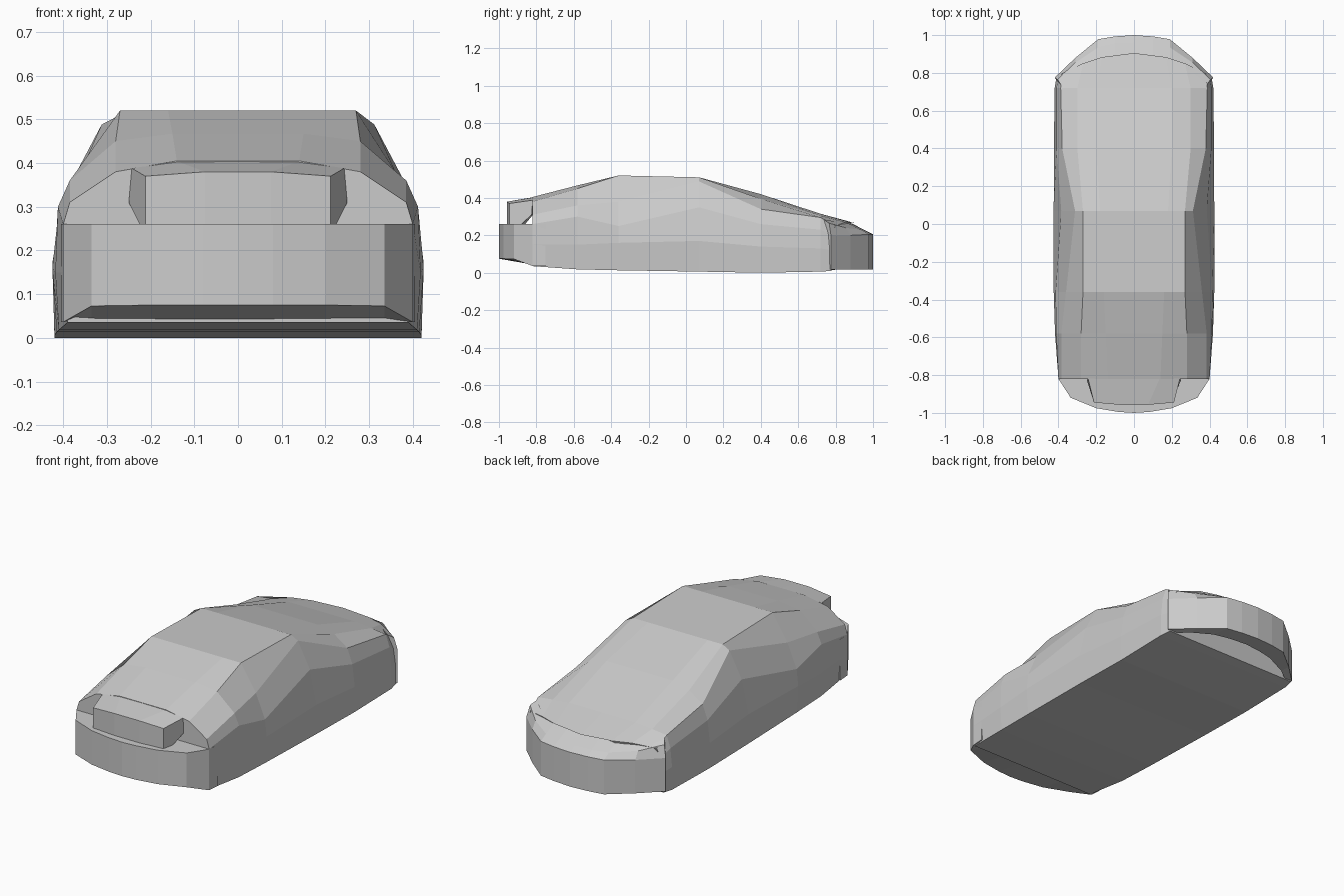
import bpy, bmesh


def mirror_row(row):
    """Complete a half row of (x, y, z), starting at the centre line."""
    return [(-x, y, z) for x, y, z in reversed(row[1:])] + list(row)


def loft(name, rows, cap_ends=False, closed=False):
    """Skin a series of half rows, mirrored in x, with flat faces."""
    bm = bmesh.new()
    grid = [[bm.verts.new(p) for p in mirror_row(r)] for r in rows]
    pairs = list(zip(grid, grid[1:]))
    if closed:
        pairs.append((grid[-1], grid[0]))
    for a, b in pairs:
        for i in range(len(a) - 1):
            bm.faces.new((a[i], a[i + 1], b[i + 1], b[i]))
        if cap_ends:
            bm.faces.new((a[-1], a[0], b[0], b[-1]))
    if cap_ends:
        bm.faces.new(grid[0])
        bm.faces.new(grid[-1])
    if closed:
        bm.faces.new([r[0] for r in grid])
        bm.faces.new([r[-1] for r in grid])
    bmesh.ops.recalc_face_normals(bm, faces=bm.faces)
    mesh = bpy.data.meshes.new(name)
    bm.to_mesh(mesh)
    bm.free()
    ob = bpy.data.objects.new(name, mesh)
    bpy.context.collection.objects.link(ob)
    return ob


def at(z, outline):
    return [(x, y, z) for x, y in outline]


# Main body: cross-sections from windscreen base to rear deck
sections = [
    (-.82, [(0, .405), (.14, .405), (.28, .38), (.385, .31), (.40, .26), (.40, .15), (.39, .035)]),
    (-.58, [(0, .467), (.15, .467), (.28, .45), (.385, .36), (.412, .30), (.418, .15), (.41, .018)]),
    (-.36, [(0, .52), (.16, .52), (.27, .52), (.36, .38), (.415, .25), (.425, .16), (.415, .013)]),
    (.07, [(0, .51), (.18, .51), (.27, .51), (.312, .488), (.385, .35), (.425, .17), (.42, .006)]),
    (.40, [(0, .42), (.20, .42), (.30, .395), (.38, .34), (.41, .26), (.424, .14), (.42, 0)]),
    (.72, [(0, .315), (.20, .315), (.30, .305), (.388, .295), (.41, .23), (.42, .13), (.42, .006)]),
]
rows = [[(x, y, z) for x, z in pts] for y, pts in sections]
tail = [(0, .265), (.17, .268), (.27, .27), (.38, .25), (.40, .20), (.41, .12), (.41, .01)]
rows.append([(x, .905 - .75 * x * x, z) for x, z in tail])
loft("car_body", rows, cap_ends=True)

# Front bumper with a flat shelf and raked underside
front = [(0, -1), (.08, -.995), (.20, -.975), (.335, -.92), (.40, -.82), (.405, -.75)]
inner = [(0, -.80), (.08, -.80), (.20, -.80), (.335, -.80), (.385, -.79), (.39, -.75)]
lip = [.075, .075, .075, .073, .036, .036]
loft("front_bumper", [
    at(.04, inner),
    [(x, y, z) for (x, y), z in zip(front, lip)],
    at(.19, front),
    at(.26, front),
    at(.26, inner),
], closed=True)

# Raised nose box below the windscreen
nose = [(0, -.957), (.075, -.957), (.212, -.945)]
loft("nose_box", [
    at(.26, nose),
    [(x, y, z) for (x, y), z in zip(nose, (.38, .38, .37))],
    [(0, -.81, .405), (.14, -.81, .404), (.243, -.82, .388)],
    [(0, -.81, .32), (.14, -.81, .32), (.25, -.825, .31)],
    [(0, -.86, .26), (.14, -.86, .26), (.225, -.88, .26)],
], closed=True)

# Rear bumper wrapping round the tail and sloping up to the deck
rear = [(0, 1), (.10, .993), (.19, .978), (.31, .88), (.42, .775)]
loft("rear_bumper", [
    [(0, .90, .03), (.10, .89, .03), (.19, .87, .03), (.31, .82, .02), (.39, .76, .015)],
    at(.018, rear),
    [(x, y, z) for (x, y), z in zip(rear, (.205, .205, .205, .20, .20))],
    [(0, .96, .225), (.10, .955, .227), (.19, .935, .23), (.31, .855, .24), (.405, .765, .265)],
    [(0, .89, .262), (.10, .88, .264), (.19, .86, .267), (.29, .82, .27), (.385, .735, .285)],
], closed=True)
